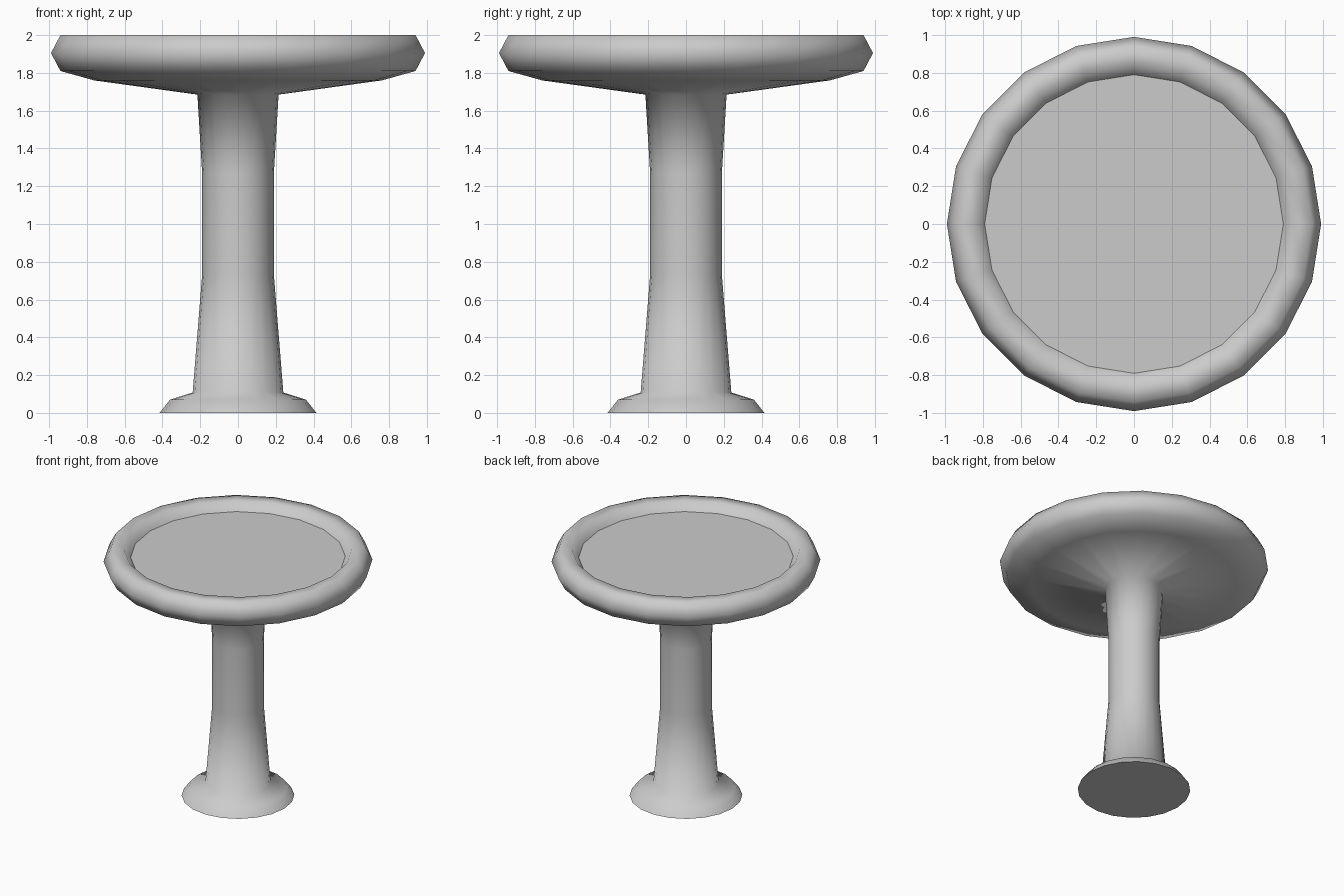
import bpy, math

if "Cube" in bpy.data.objects:
    bpy.data.objects.remove(bpy.data.objects["Cube"])

SIDES = 20


def add_object(name, verts, faces):
    mesh = bpy.data.meshes.new(name)
    mesh.from_pydata(verts, [], faces)
    mesh.update()
    # side quads are smooth, end caps stay flat
    for p in mesh.polygons:
        p.use_smooth = len(p.vertices) == 4
    obj = bpy.data.objects.new(name, mesh)
    bpy.context.collection.objects.link(obj)
    return obj


def ring(r, z):
    step = 2 * math.pi / SIDES
    return [(r * math.cos(i * step), r * math.sin(i * step), z) for i in range(SIDES)]


def lathe(name, profile):
    verts = [v for r, z in profile for v in ring(r, z)]
    faces = []
    for k in range(len(profile) - 1):
        a, b = k * SIDES, (k + 1) * SIDES
        for i in range(SIDES):
            j = (i + 1) % SIDES
            faces.append((a + i, a + j, b + j, b + i))
    faces.append(tuple(reversed(range(SIDES))))
    return add_object(name, verts, faces)


# foot, column and bowl in one turned profile, from the ground up to the inner rim
lathe("pedestal_and_bowl", [
    (0.415, 0.0), (0.36, 0.07), (0.24, 0.108),
    (0.19, 0.73), (0.19, 1.27), (0.215, 1.685),
    (0.76, 1.76), (0.94, 1.81), (0.99, 1.905),
    (0.94, 2.0), (0.84, 2.0), (0.79, 1.935),
])

# flat floor of the basin
add_object("basin_floor", ring(0.79, 1.935), [tuple(range(SIDES))])
